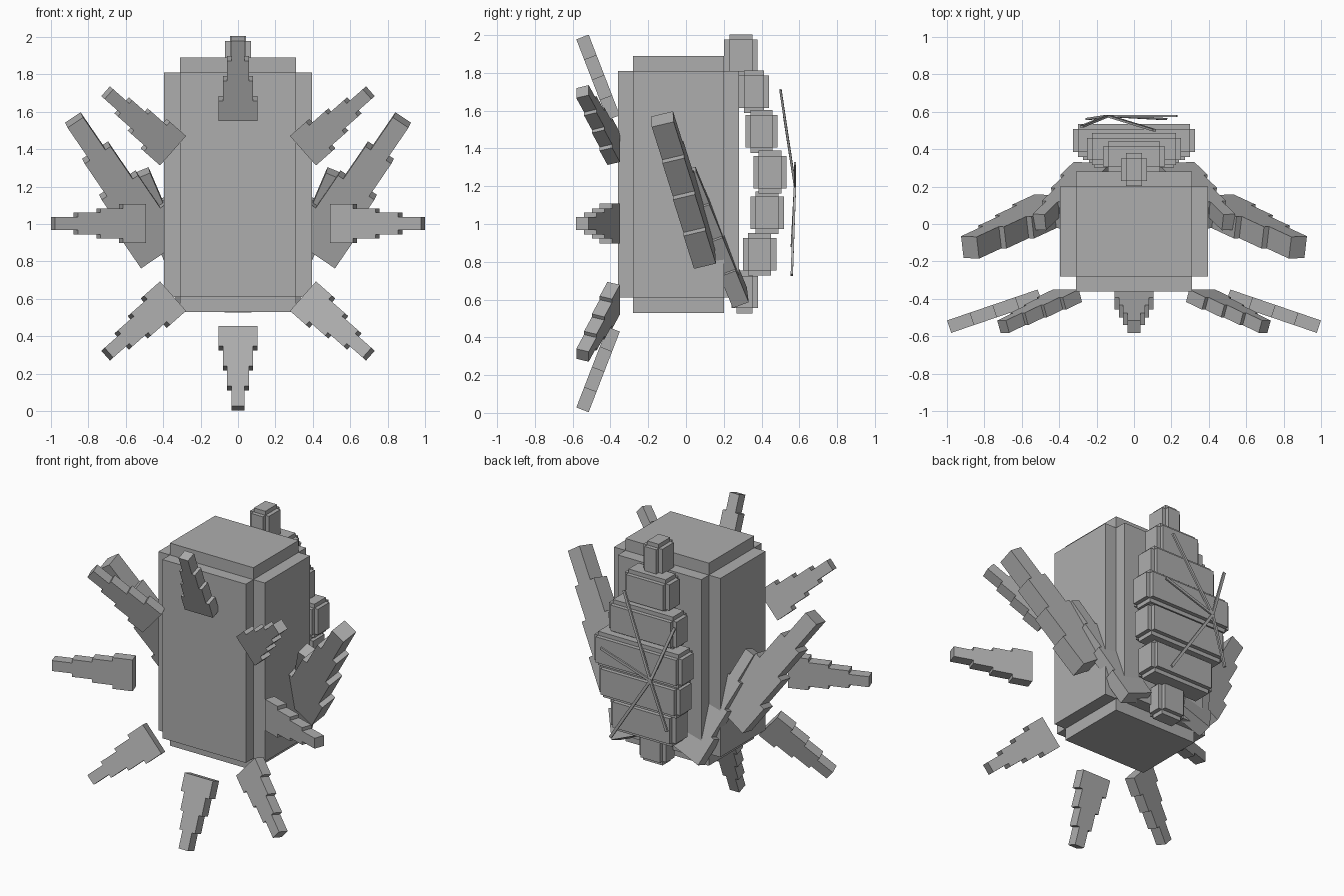
import bpy, bmesh, math
from mathutils import Vector, Matrix

if "Cube" in bpy.data.objects:
    bpy.data.objects.remove(bpy.data.objects["Cube"])

grey = bpy.data.materials.new("plain_grey")
grey.diffuse_color = (0.42, 0.42, 0.42, 1)
grey.use_nodes = True
grey.node_tree.nodes["Principled BSDF"].inputs["Base Color"].default_value = grey.diffuse_color


def make(name, boxes):
    """One object from oriented boxes: (centre, three axes, three full sizes)."""
    bm = bmesh.new()
    for c, axes, size in boxes:
        m = Matrix.Identity(4)
        for i in range(3):
            for r in range(3):
                m[r][i] = axes[i][r] * size[i]
            m[i][3] = c[i]
        bmesh.ops.create_cube(bm, size=1, matrix=m)
    bmesh.ops.recalc_face_normals(bm, faces=bm.faces)
    me = bpy.data.meshes.new(name)
    bm.to_mesh(me)
    bm.free()
    me.materials.append(grey)
    ob = bpy.data.objects.new(name, me)
    bpy.context.collection.objects.link(ob)
    return ob


XYZ = (Vector((1, 0, 0)), Vector((0, 1, 0)), Vector((0, 0, 1)))


def stepped_block(name, c, h, s):
    """Three crossing boxes: a block with notched edges."""
    make(name, [(c, XYZ, [2 * (h[i] - (0 if i == k else s)) if n == 3 else 2 * h[i]
                          for i in range(3)])
                for n, k in ((3, 0), (3, 1), (3, 2))])


def stepped_fin(name, base, tip, back, half_widths, thick):
    """Row of boxes narrowing from base to tip."""
    base, tip = Vector(base), Vector(tip)
    length = (tip - base).length
    a = (tip - base).normalized()
    t = Vector(back)
    t = (t - a * t.dot(a)).normalized()
    w = a.cross(t)
    n = len(half_widths)
    make(name, [(base.lerp(tip, (i + 0.5) / n), (a, t, w), (length / n, thick, 2 * hw))
                for i, hw in enumerate(half_widths)])


# Body: three crossing boxes
make("body", [
    ((0, -0.04, 1.21), XYZ, (0.62, 0.64, 1.20)),
    ((0, -0.04, 1.21), XYZ, (0.79, 0.48, 1.20)),
    ((0, -0.04, 1.21), XYZ, (0.62, 0.48, 1.36)),
])

# Ring of eight front spikes
for i in range(8):
    ang = i * math.pi / 4
    cx, cz = math.cos(ang), math.sin(ang)
    stepped_fin(f"front_spike_{i}", (cx * 0.503, -0.383, 1.003 + cz * 0.56),
                (cx * 0.987, -0.548, 1.003 + cz * 0.987),
                (0, 1, 0), (0.105, 0.08, 0.058, 0.035), 0.07)

# Large and small wings on both sides
for s, side in ((1, "right"), (-1, "left")):
    stepped_fin(f"large_wing_{side}", (s * 0.40, 0.095, 0.86), (s * 0.875, -0.125, 1.555),
                (s * 0.12, 0.96, 0.24), (0.15, 0.117, 0.083, 0.05), 0.12)
    stepped_fin(f"small_wing_{side}", (s * 0.22, 0.285, 0.61), (s * 0.505, 0.01, 1.275),
                (s * 0.1, 0.93, 0.36), (0.105, 0.082, 0.058, 0.034), 0.09)

# Curved column of back plates: y, z, half width, half depth
plates = [(0.29, 1.89, 0.07, 0.088), (0.36, 1.70, 0.165, 0.08), (0.40, 1.49, 0.25, 0.085),
          (0.445, 1.275, 0.325, 0.088), (0.43, 1.06, 0.30, 0.088), (0.39, 0.84, 0.24, 0.088),
          (0.31, 0.64, 0.10, 0.07)]
for i, (y, z, hx, hy) in enumerate(plates):
    stepped_block(f"back_plate_{i}", (0, y, z), (hx, hy, 0.113), 0.027)

# Thin rods fanning out from one point behind the plates
hub = Vector((-0.14, 0.577, 1.2))
ends = [(0.11, 0.50, 1.71), (-0.28, 0.52, 1.57), (0.23, 0.577, 1.32),
        (0.17, 0.56, 0.73), (-0.25, 0.56, 0.88)]
for i, e in enumerate(ends):
    stepped_fin(f"back_rod_{i}", hub, e, (0, 1, 0), (0.009,), 0.012)
